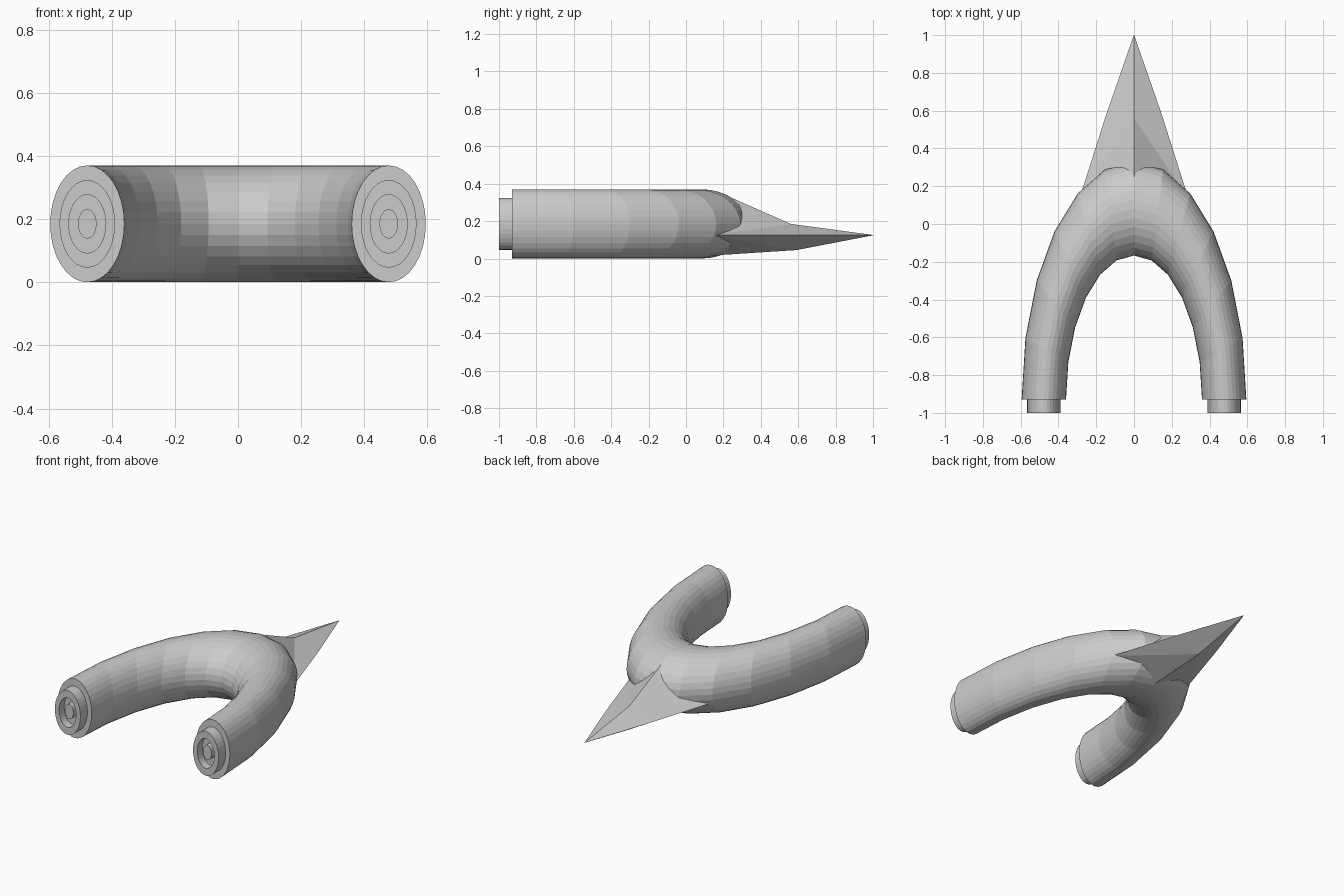
import bpy
import bmesh
from math import sin, cos, pi

if "Cube" in bpy.data.objects:
    bpy.data.objects.remove(bpy.data.objects["Cube"])

SIDES = 32
ARC_STEPS = 12
MID_Z = 0.185        # height of the tube axis, also its vertical radius
END_Y = -0.93        # plane where both legs stop
SPAN_X, SPAN_Y = 0.4775, 1.012   # half axes of the arch centre line
THICK = 0.246        # tube radius relative to the centre line


def loft(name, rings):
    """Skin a sequence of equal-length rings and cap both ends."""
    bm = bmesh.new()
    loops = [[bm.verts.new(p) for p in ring] for ring in rings]
    n = len(loops[0])
    for a, b in zip(loops, loops[1:]):
        for i in range(n):
            j = (i + 1) % n
            bm.faces.new((a[i], a[j], b[j], b[i]))
    bm.faces.new(loops[0])
    bm.faces.new(loops[-1])
    bmesh.ops.recalc_face_normals(bm, faces=bm.faces)
    mesh = bpy.data.meshes.new(name)
    bm.to_mesh(mesh)
    bm.free()
    obj = bpy.data.objects.new(name, mesh)
    bpy.context.collection.objects.link(obj)
    return obj


def arch_ring(angle):
    """Cross-section of the stretched half torus at one angle."""
    ring = []
    for k in range(SIDES):
        t = 2 * pi * k / SIDES
        reach = 1 + THICK * cos(t)
        ring.append((SPAN_X * reach * cos(angle),
                     END_Y + SPAN_Y * reach * sin(angle),
                     MID_Z + MID_Z * sin(t)))
    return ring


def end_ring(side, scale, y):
    """Oval ring, concentric with a leg end."""
    turns = [2 * pi * k / SIDES for k in range(SIDES)]
    return [(side * SPAN_X + SPAN_X * THICK * scale * cos(t), y,
             MID_Z + MID_Z * scale * sin(t)) for t in turns]


# Curved tube
loft("arch_tube", [arch_ring(pi * i / ARC_STEPS) for i in range(ARC_STEPS + 1)])

# Stepped sockets with a centre pin on both leg ends
socket_profile = [(0.75, END_Y + 0.01), (0.75, -1.0), (0.5, -1.0),
                  (0.5, -0.95), (0.25, -0.95), (0.25, -0.985)]
for label, side in (("left", 1), ("right", -1)):
    loft(label + "_socket", [end_ring(side, s, y) for s, y in socket_profile])

# Four-sided spike: base buried in the tube, a bent middle, a sharp tip
AXIS_Z = 0.125


def spike_ring(half_width, side_y, top, bottom):
    return [(half_width, side_y, AXIS_Z), (0, *top),
            (-half_width, side_y, AXIS_Z), (0, *bottom)]


spike = loft("spike", [
    spike_ring(0.287, 0.14, (0.22, 0.335), (0.14, 0.016)),
    spike_ring(0.147, 0.58, (0.56, 0.185), (0.59, 0.045)),
    spike_ring(0.001, 1.0, (1.0, AXIS_Z + 0.001), (1.0, AXIS_Z - 0.001)),
])

# Split the bent faces symmetrically, from the base corners to the ridges
bm = bmesh.new()
bm.from_mesh(spike.data)
bm.verts.ensure_lookup_table()
for side_base, ridge_mid in ((0, 5), (2, 5), (0, 7), (2, 7)):
    bmesh.ops.connect_verts(bm, verts=[bm.verts[side_base], bm.verts[ridge_mid]])
bm.to_mesh(spike.data)
bm.free()
